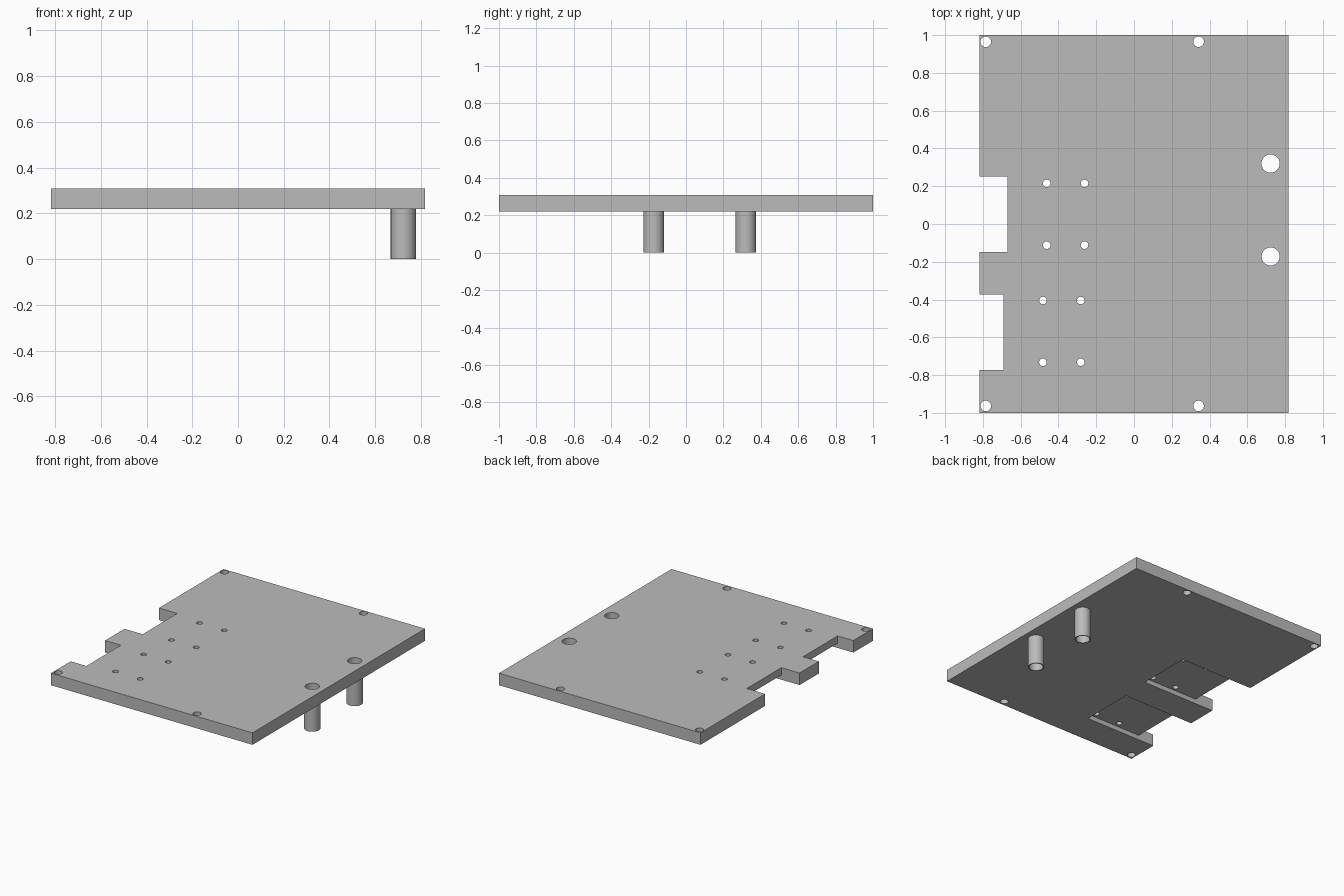
import bpy
import bmesh
import math
from mathutils import Matrix

if "Cube" in bpy.data.objects:
    bpy.data.objects.remove(bpy.data.objects["Cube"], do_unlink=True)

BOTTOM, TOP = 0.22, 0.308
POCKET_TOP = BOTTOM + 0.034

grey = bpy.data.materials.new("plain grey")
grey.use_nodes = True
grey.diffuse_color = (0.5, 0.5, 0.5, 1)
grey.node_tree.nodes["Principled BSDF"].inputs["Base Color"].default_value = (0.5, 0.5, 0.5, 1)


def make_object(name, bm):
    bmesh.ops.recalc_face_normals(bm, faces=bm.faces)
    mesh = bpy.data.meshes.new(name)
    bm.to_mesh(mesh)
    bm.free()
    mesh.materials.append(grey)
    obj = bpy.data.objects.new(name, mesh)
    bpy.context.collection.objects.link(obj)
    return obj


def box(name, x0, x1, y0, y1, z0, z1):
    bm = bmesh.new()
    place = Matrix.Translation(((x0 + x1) / 2, (y0 + y1) / 2, (z0 + z1) / 2))
    bmesh.ops.create_cube(bm, size=1, matrix=place @ Matrix.Diagonal((x1 - x0, y1 - y0, z1 - z0, 1)))
    return make_object(name, bm)


def drills(name, holes):
    bm = bmesh.new()
    for x, y, r in holes:
        bmesh.ops.create_cone(bm, cap_ends=True, segments=40, radius1=r, radius2=r,
                              depth=0.4, matrix=Matrix.Translation((x, y, 0.27)))
    return make_object(name, bm)


def select_only(obj):
    bpy.ops.object.select_all(action="DESELECT")
    obj.select_set(True)
    bpy.context.view_layer.objects.active = obj


def cut(target, cutter):
    cutter.hide_render = True
    mod = target.modifiers.new("cut", "BOOLEAN")
    mod.operation = "DIFFERENCE"
    mod.solver = "EXACT"
    mod.object = cutter
    select_only(target)
    bpy.ops.object.modifier_apply(modifier=mod.name)
    bpy.data.objects.remove(cutter, do_unlink=True)


def tube(name, x, y, outer, inner, z0, z1, segments=48):
    # Lathed rectangular wall section
    bm = bmesh.new()
    rings = []
    for r, z in ((outer, z0), (outer, z1), (inner, z1), (inner, z0)):
        rings.append([bm.verts.new((x + r * math.cos(2 * math.pi * i / segments),
                                    y + r * math.sin(2 * math.pi * i / segments), z))
                      for i in range(segments)])
    for k in range(4):
        a, b = rings[k], rings[(k + 1) % 4]
        for i in range(segments):
            j = (i + 1) % segments
            bm.faces.new((a[i], a[j], b[j], b[i]))
    return make_object(name, bm)


# Main plate
plate = box("base_plate", -0.818, 0.818, -1, 1, BOTTOM, TOP)

# Edge notches with the shallow underside pockets behind them:
# notch depth x, pocket end x, y range
for notch_x, pocket_x, y0, y1 in ((-0.67, -0.22, -0.148, 0.252),
                                  (-0.69, -0.24, -0.772, -0.372)):
    cut(plate, box("notch_cutter", -1, notch_x, y0, y1, 0.1, 0.4))
    cut(plate, box("pocket_cutter", -0.9, pocket_x, y0, y1, 0.1, POCKET_TOP))

# Through holes: corners, screw groups, tube bores
TUBES = (("front_tube", 0.723, -0.172), ("back_tube", 0.723, 0.32))
holes = [(x, y, 0.028) for x in (-0.785, 0.342) for y in (-0.963, 0.965)]
holes += [(x, y, 0.02) for x in (-0.462, -0.262) for y in (-0.112, 0.215)]
holes += [(x, y, 0.02) for x in (-0.482, -0.282) for y in (-0.732, -0.405)]
holes += [(x, y, 0.048) for _, x, y in TUBES]
cut(plate, drills("hole_cutter", holes))

# Hanging tubes under the plate
parts = [plate] + [tube(n, x, y, 0.055, 0.048, 0, BOTTOM) for n, x, y in TUBES]

for obj in parts:
    select_only(obj)
    bpy.ops.object.shade_smooth_by_angle(angle=math.radians(30))
